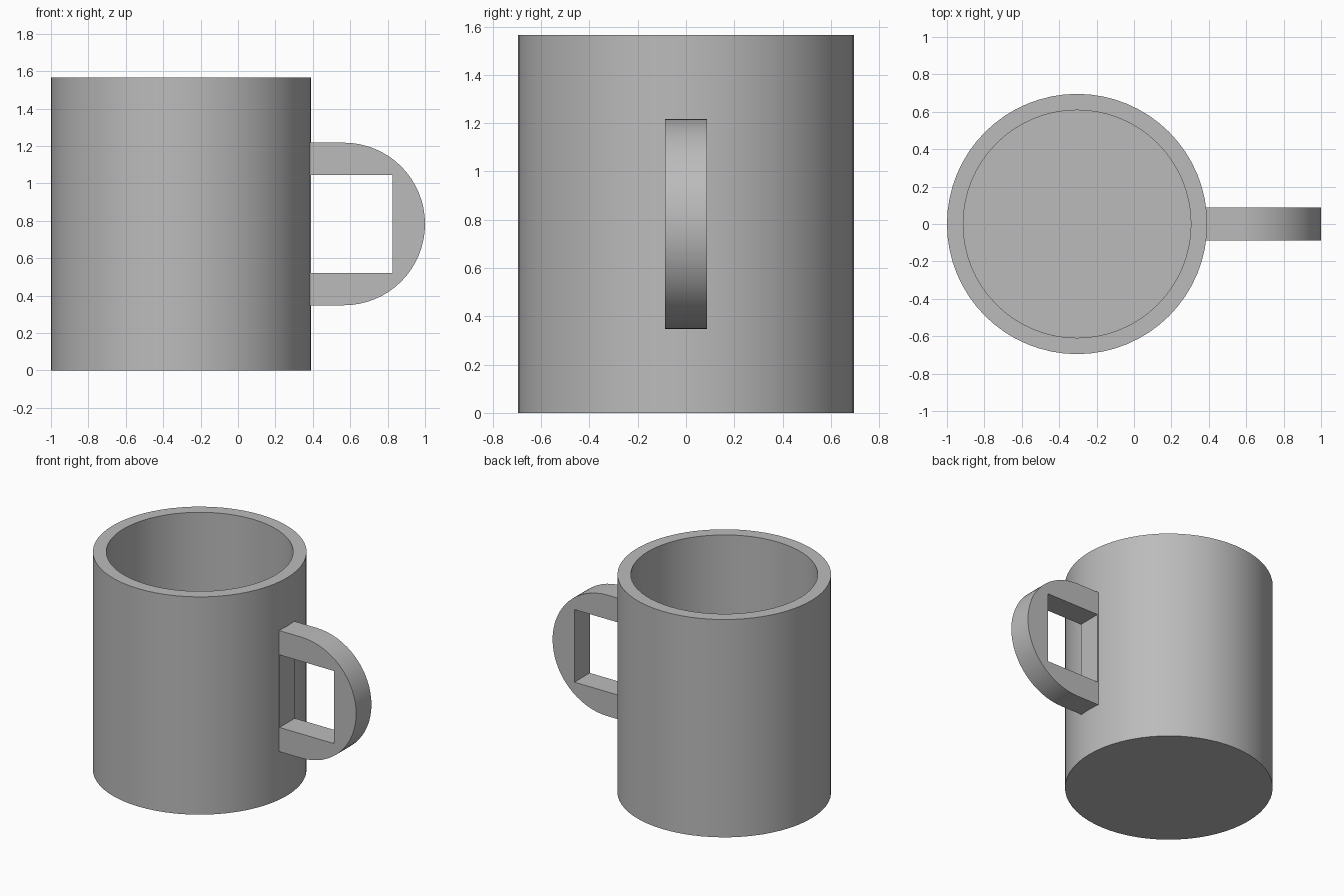
import bpy, bmesh, math

if "Cube" in bpy.data.objects:
    bpy.data.objects.remove(bpy.data.objects["Cube"])

U = 2 / 23                      # one design unit; the whole mug is 23 units long
CX = 8 * U - 1                  # axis of the cup

grey = bpy.data.materials.new("plain grey")
grey.use_nodes = True
grey.diffuse_color = (0.5, 0.5, 0.5, 1)
grey.node_tree.nodes["Principled BSDF"].inputs["Base Color"].default_value = grey.diffuse_color


def finish(obj):
    obj.data.materials.clear()
    obj.data.materials.append(grey)
    bpy.ops.object.select_all(action="DESELECT")
    obj.select_set(True)
    bpy.context.view_layer.objects.active = obj
    bpy.ops.object.shade_smooth_by_angle(angle=math.radians(30))


def lathe(name, profile, sides):
    """Closed solid of revolution; the profile starts and ends on the axis."""
    bm = bmesh.new()
    verts = [bm.verts.new((r * U, 0, z * U)) for r, z in profile]
    edges = [bm.edges.new(pair) for pair in zip(verts, verts[1:])]
    bmesh.ops.spin(bm, geom=verts + edges, cent=(0, 0, 0), axis=(0, 0, 1),
                   angle=math.tau, steps=sides)
    bmesh.ops.remove_doubles(bm, verts=bm.verts, dist=1e-4)
    bmesh.ops.recalc_face_normals(bm, faces=bm.faces)
    mesh = bpy.data.meshes.new(name)
    bm.to_mesh(mesh)
    bm.free()
    obj = bpy.data.objects.new(name, mesh)
    bpy.context.collection.objects.link(obj)
    return obj


def extruded_outline(name, loops, thickness):
    """Flat outline in x and z with inner loops as holes, given depth along y."""
    curve = bpy.data.curves.new(name, "CURVE")
    curve.dimensions = "2D"
    curve.fill_mode = "BOTH"
    curve.extrude = thickness / 2
    for loop in loops:
        spline = curve.splines.new("POLY")
        spline.points.add(len(loop) - 1)
        spline.use_cyclic_u = True
        for point, (x, z) in zip(spline.points, loop):
            point.co = (x * U - 1, z * U, 0, 1)
    shape = bpy.data.objects.new(name + "_outline", curve)
    bpy.context.collection.objects.link(shape)
    bpy.context.view_layer.update()
    mesh = bpy.data.meshes.new_from_object(
        shape.evaluated_get(bpy.context.evaluated_depsgraph_get()))
    bpy.data.objects.remove(shape)
    bm = bmesh.new()
    bm.from_mesh(mesh)
    bmesh.ops.remove_doubles(bm, verts=bm.verts, dist=1e-4)
    # Stand the outline upright
    for v in bm.verts:
        v.co = (v.co.x, -v.co.z, v.co.y)
    bmesh.ops.recalc_face_normals(bm, faces=bm.faces)
    bm.to_mesh(mesh)
    bm.free()
    mesh.name = name
    obj = bpy.data.objects.new(name, mesh)
    bpy.context.collection.objects.link(obj)
    return obj


# Cup: straight outer wall, flat rim, inner wall and floor
cup = lathe("cup", [(0, 0), (8, 0), (8, 18), (7, 18), (7, 1), (0, 1)], 64)
cup.location.x = CX
finish(cup)

# Handle: rounded plate with a square-cornered opening, rooted in the cup wall
STEPS = 32
arc = [(18 + 5 * math.cos(a), 9 + 5 * math.sin(a))
       for a in (math.pi * (i / STEPS - 0.5) for i in range(STEPS + 1))]
outer = [(15.5, 4)] + arc + [(15.5, 14)]
opening = [(16, 6), (16, 12), (21, 12), (21, 6)]
handle = extruded_outline("handle", [outer, opening], 2 * U)
finish(handle)
